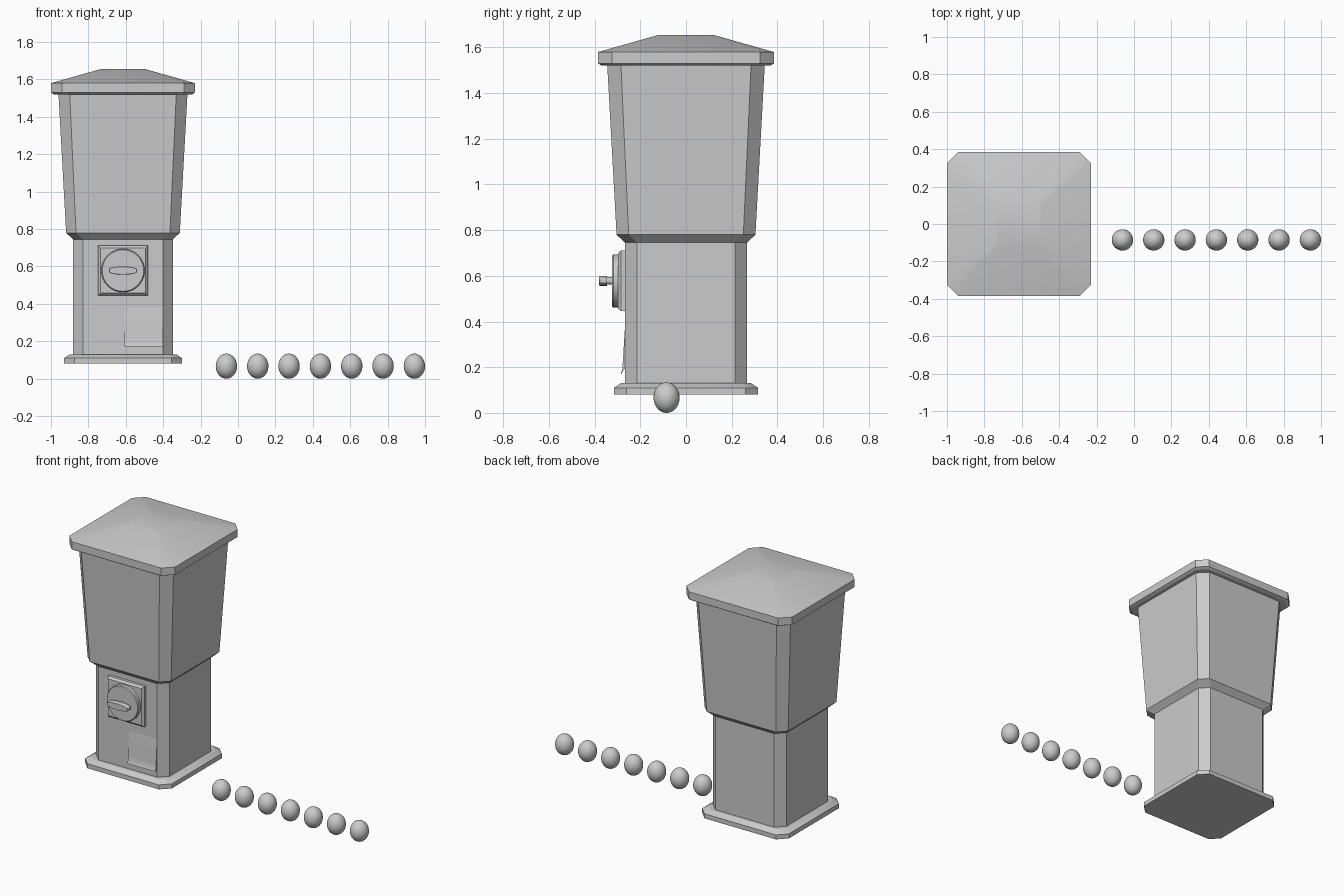
import bpy, bmesh, math

if "Cube" in bpy.data.objects:
    bpy.data.objects.remove(bpy.data.objects["Cube"])

CX = -0.615   # machine centre in x


def finish(name, bm, angle=25):
    bmesh.ops.recalc_face_normals(bm, faces=bm.faces)
    me = bpy.data.meshes.new(name)
    bm.to_mesh(me)
    bm.free()
    ob = bpy.data.objects.new(name, me)
    bpy.context.collection.objects.link(ob)
    bpy.ops.object.select_all(action='DESELECT')
    ob.select_set(True)
    bpy.context.view_layer.objects.active = ob
    bpy.ops.object.shade_smooth_by_angle(angle=math.radians(angle))
    return ob


def loft(name, rings):
    """Skin equal-length rings of points and cap both ends."""
    bm = bmesh.new()
    loops = [[bm.verts.new(p) for p in r] for r in rings]
    n = len(loops[0])
    for a, b in zip(loops, loops[1:]):
        for i in range(n):
            j = (i + 1) % n
            bm.faces.new((a[i], a[j], b[j], b[i]))
    bm.faces.new(loops[0])
    bm.faces.new(loops[-1])
    return finish(name, bm)


def octagon(h, c, z):
    k = h - c
    return [(CX + x, y, z) for x, y in
            ((k, -h), (h, -k), (h, k), (k, h), (-k, h), (-h, k), (-h, -k), (-k, -h))]


def tower(name, levels):
    return loft(name, [octagon(*lv) for lv in levels])


# Cabinet: each level is half width, corner cut, height
tower("base_plate", [(0.315, 0.055, 0.08), (0.315, 0.055, 0.11), (0.285, 0.05, 0.13)])
tower("cabinet_body", [(0.267, 0.053, 0.125), (0.267, 0.053, 0.75)])
tower("hopper", [(0.267, 0.053, 0.745), (0.304, 0.053, 0.78), (0.345, 0.06, 1.525)])
tower("lid", [(0.37, 0.058, 1.52), (0.385, 0.06, 1.53), (0.385, 0.06, 1.58),
              (0.12, 0.02, 1.655)])

# Coin mechanism
MZ = 0.578


def front_ring(shape, y):
    return [(CX + x, y, MZ + z) for x, z in shape]


def square(h):
    return [(-h, -h), (h, -h), (h, h), (-h, h)]


def circle(r, n=32):
    return [(r * math.cos(2 * math.pi * i / n), r * math.sin(2 * math.pi * i / n))
            for i in range(n)]


def lens(w, h, n=12):
    top = [(w * math.cos(math.pi * i / n), 0.006 + (h - 0.006) * math.sin(math.pi * i / n))
           for i in range(n + 1)]
    return top + [(-x, -z) for x, z in top]


loft("coin_plate", [front_ring(square(h), y) for h, y in
                    ((0.133, -0.26), (0.133, -0.285), (0.121, -0.298))])
loft("coin_dial", [front_ring(circle(r), y) for r, y in
                   ((0.116, -0.295), (0.116, -0.318), (0.111, -0.324))])
loft("handle_shaft", [front_ring(circle(0.016, 16), y) for y in (-0.32, -0.35)])
loft("handle", [front_ring(lens(w, h), y) for w, h, y in
                ((0.076, 0.022, -0.345), (0.076, 0.022, -0.376), (0.073, 0.02, -0.38))])

# Dispensing flap with a flared lip
flap = [(-0.262, 0.41), (-0.267, 0.38), (-0.272, 0.30), (-0.277, 0.22),
        (-0.279, 0.19), (-0.286, 0.172), (-0.281, 0.172), (-0.272, 0.19), (-0.26, 0.20)]
loft("dispenser_flap", [[(x, y, z) for y, z in flap] for x in (-0.606, -0.402)])

# Row of egg-shaped capsules
for i in range(7):
    bm = bmesh.new()
    bmesh.ops.create_uvsphere(bm, u_segments=32, v_segments=20, radius=1)
    for v in bm.verts:
        v.co = (v.co.x * 0.057, v.co.y * 0.057, v.co.z * 0.067)
    ob = finish(f"capsule_{i + 1}", bm, 40)
    ob.location = (-0.062 + i * 0.1675, -0.085, 0.067)
